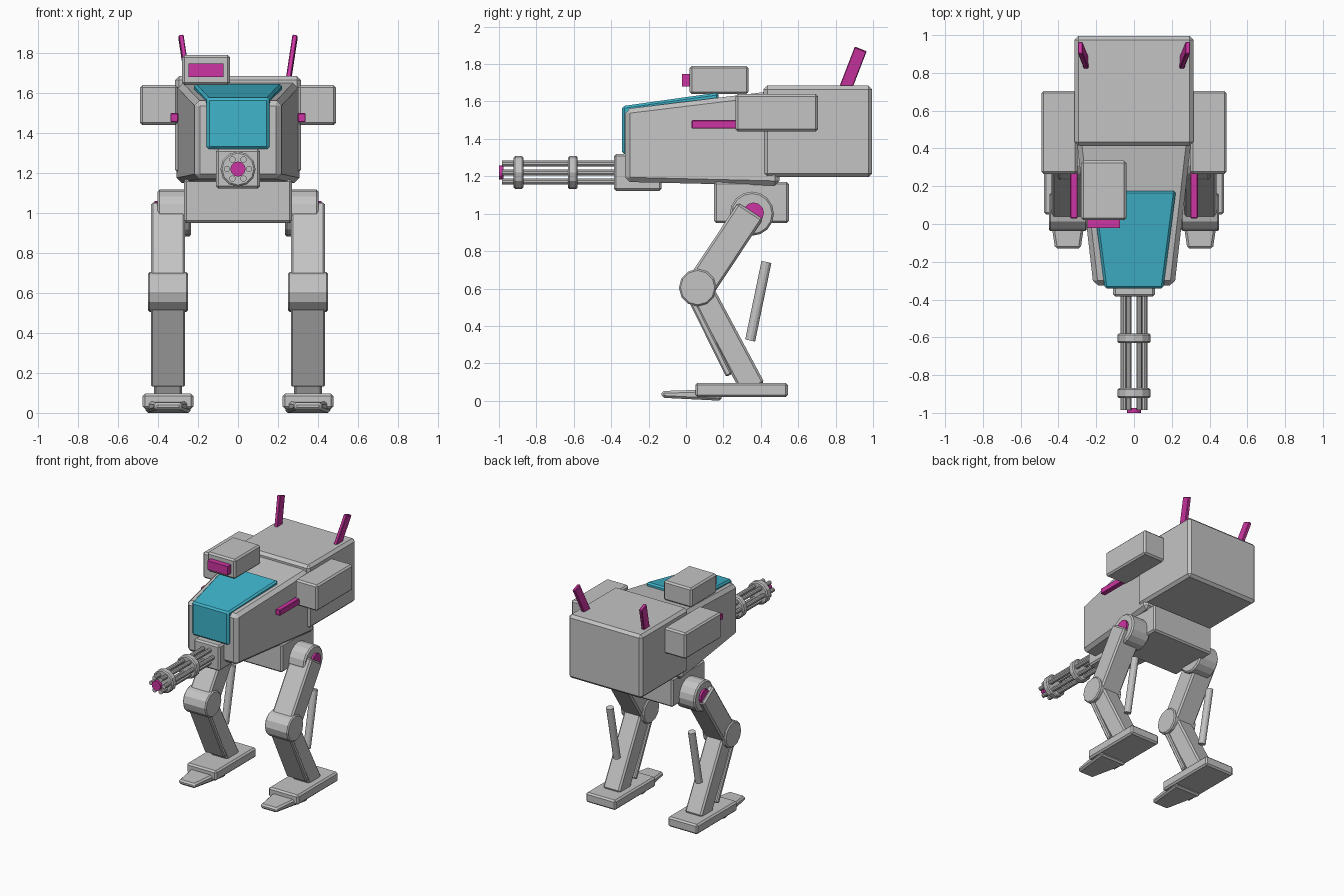
import bpy
import bmesh
import math
from mathutils import Vector, Matrix

cube = bpy.data.objects.get("Cube")
if cube:
    bpy.data.objects.remove(cube, do_unlink=True)


def material(name, rgb):
    mat = bpy.data.materials.new(name)
    mat.use_nodes = True
    mat.diffuse_color = (*rgb, 1)
    mat.node_tree.nodes["Principled BSDF"].inputs["Base Color"].default_value = (*rgb, 1)
    return mat


GREY = material("armour grey", (0.55, 0.55, 0.55))
TEAL = material("canopy teal", (0.05, 0.46, 0.60))
PINK = material("accent magenta", (0.60, 0.035, 0.36))


def finish(name, bm, mat, bevel=0.0):
    bmesh.ops.recalc_face_normals(bm, faces=bm.faces)
    mesh = bpy.data.meshes.new(name)
    bm.to_mesh(mesh)
    bm.free()
    mesh.materials.append(mat)
    obj = bpy.data.objects.new(name, mesh)
    bpy.context.collection.objects.link(obj)
    if bevel:
        mod = obj.modifiers.new("Bevel", "BEVEL")
        mod.width = bevel
        mod.segments = 1
        mod.limit_method = "ANGLE"
        mod.angle_limit = math.radians(40)
    return obj


def wedge(name, front, back, mat=GREY, bevel=0.012, cx=0.0):
    """Hull between two upright rectangles, each (y, half width, bottom, top)."""
    bm = bmesh.new()
    rings = [[bm.verts.new((cx + sx * hw, y, z))
              for sx, z in ((-1, lo), (1, lo), (1, hi), (-1, hi))]
             for y, hw, lo, hi in (front, back)]
    for ring in rings:
        bm.faces.new(ring)
    for i in range(4):
        j = (i + 1) % 4
        bm.faces.new((rings[0][i], rings[0][j], rings[1][j], rings[1][i]))
    return finish(name, bm, mat, bevel)


def box(name, x, y, z, mat=GREY, bevel=0.012):
    cx, hw = (x[0] + x[1]) / 2, abs(x[1] - x[0]) / 2
    return wedge(name, (y[0], hw, *z), (y[1], hw, *z), mat, bevel, cx)


def bar(name, a, b, width, depth, mat=GREY, bevel=0.012):
    """Rectangular bar from a to b, width along x."""
    a, b = Vector(a), Vector(b)
    axis = (b - a).normalized()
    side = (Vector((1, 0, 0)) - axis * axis.x).normalized()
    rot = Matrix((side, axis.cross(side), axis)).transposed().to_4x4()
    bm = bmesh.new()
    bmesh.ops.create_cube(bm, size=1)
    size = Matrix.Diagonal((width, depth, (b - a).length, 1))
    bm.transform(Matrix.Translation((a + b) / 2) @ rot @ size)
    return finish(name, bm, mat, bevel)


def rod(name, a, b, radius, sides=12, mat=GREY, bevel=0.0):
    a, b = Vector(a), Vector(b)
    bm = bmesh.new()
    bmesh.ops.create_cone(bm, cap_ends=True, segments=sides, radius1=radius,
                          radius2=radius, depth=(b - a).length)
    rot = Vector((0, 0, 1)).rotation_difference(b - a).to_matrix().to_4x4()
    bm.transform(Matrix.Translation((a + b) / 2) @ rot)
    return finish(name, bm, mat, bevel)


# Body and cockpit
box("rear_body", (-0.315, 0.315), (0.415, 0.995), (1.195, 1.685), bevel=0.02)
wedge("front_hull", (-0.325, 0.215, 1.17, 1.56), (0.5, 0.31, 1.15, 1.66), bevel=0.025)
wedge("canopy", (-0.342, 0.155, 1.32, 1.575), (0.175, 0.222, 1.32, 1.648), TEAL, 0.012)
box("pelvis", (-0.27, 0.27), (0.15, 0.55), (0.95, 1.17))

# Sensor box on the roof
box("sensor_box", (-0.28, -0.04), (0.02, 0.335), (1.64, 1.79))
box("sensor_lens", (-0.247, -0.073), (-0.022, 0.03), (1.68, 1.748), PINK, 0)

# Rotary gun under the nose
GUN_Z = 1.22
box("gun_mount", (-0.11, 0.11), (-0.385, -0.13), (1.122, 1.32))
for i in range(6):
    angle = i * math.pi / 3
    x, z = 0.055 * math.cos(angle), GUN_Z + 0.055 * math.sin(angle)
    rod(f"gun_barrel_{i + 1}", (x, -0.985, z), (x, -0.37, z), 0.016, 10)
for label, y in (("front", -0.895), ("rear", -0.605)):
    rod(f"gun_ring_{label}", (0, y - 0.026, GUN_Z), (0, y + 0.026, GUN_Z), 0.088, 12, bevel=0.008)
rod("gun_muzzle", (0, -1.0, GUN_Z), (0, -0.975, GUN_Z), 0.038, 12, PINK)

# Paired parts
for label, s in (("left", 1), ("right", -1)):
    leg_x = 0.35 * s

    # Side pods, their guns and the antennas
    box(f"{label}_pod", (0.30 * s, 0.49 * s), (0.265, 0.705), (1.44, 1.64))
    box(f"{label}_pod_gun", (0.298 * s, 0.338 * s), (0.03, 0.28), (1.455, 1.5), PINK, 0.004)
    bar(f"{label}_antenna", (0.25 * s, 0.845, 1.65), (0.285 * s, 0.934, 1.88),
        0.025, 0.068, PINK, 0.004)

    # Hip, thigh and knee
    rod(f"{label}_hip", (0.235 * s, 0.352, 1.0), (0.402 * s, 0.352, 1.0), 0.118, 16, bevel=0.01)
    rod(f"{label}_hip_cap", (0.38 * s, 0.362, 1.005), (0.418 * s, 0.362, 1.005), 0.055, 12, PINK)
    bar(f"{label}_thigh", (leg_x, 0.345, 1.015), (leg_x, 0.07, 0.6), 0.172, 0.16)
    rod(f"{label}_knee", (0.25 * s, 0.062, 0.605), (0.45 * s, 0.062, 0.605), 0.1, 12, bevel=0.008)

    # Shin, shin guard and piston
    bar(f"{label}_shin", (leg_x, 0.09, 0.57), (leg_x, 0.36, 0.065), 0.142, 0.135)
    bar(f"{label}_shin_guard", (leg_x, 0.035, 0.53), (leg_x, 0.23, 0.135), 0.172, 0.035, bevel=0.008)
    rod(f"{label}_piston", (leg_x, 0.43, 0.742), (leg_x, 0.343, 0.322), 0.027)

    # Foot and toe
    box(f"{label}_foot", (0.223 * s, 0.477 * s), (0.05, 0.545), (0.02, 0.096))
    wedge(f"{label}_toe", (-0.13, 0.068, 0.016, 0.052), (0.19, 0.115, 0.0, 0.062), cx=leg_x)
